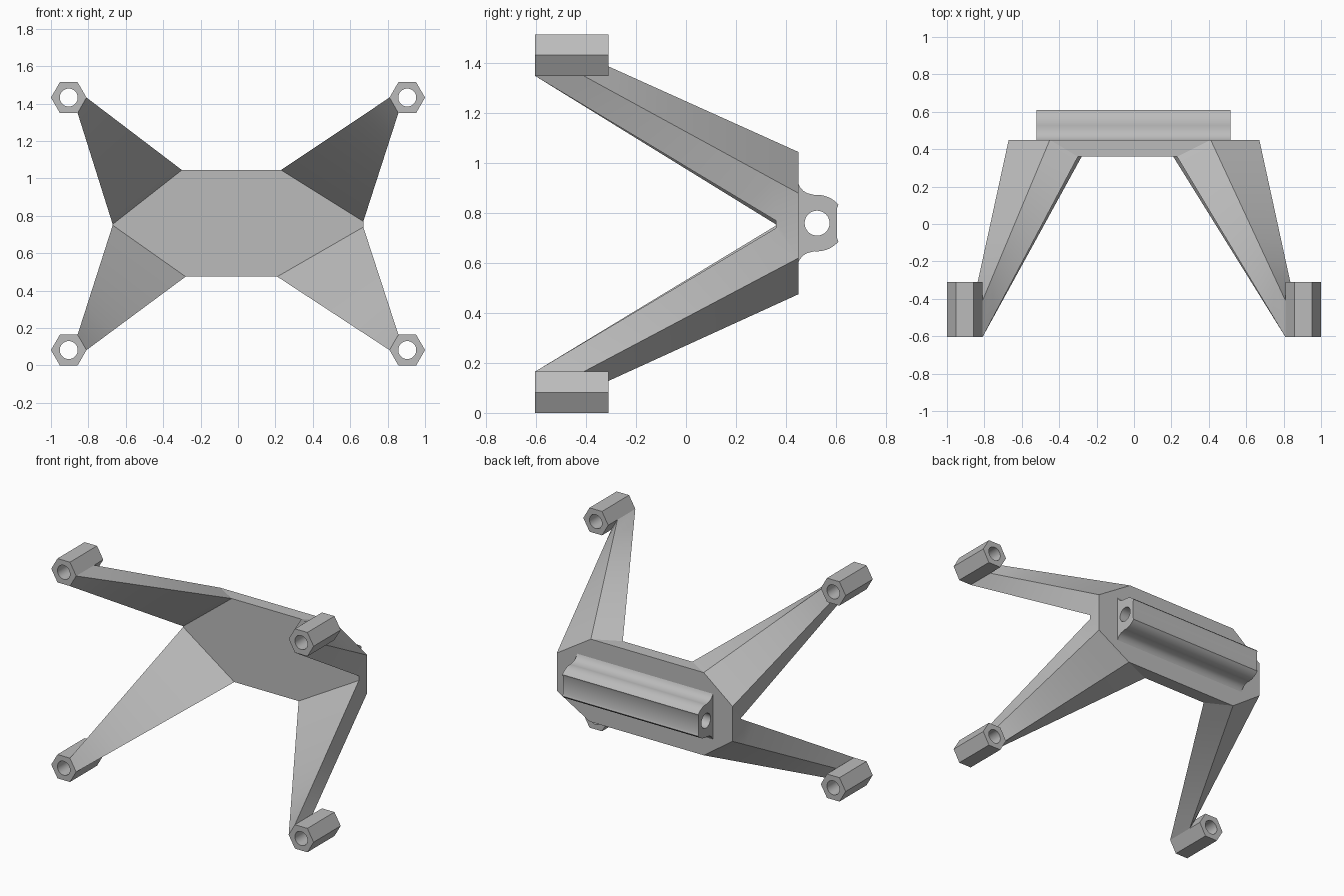
import bpy, bmesh
from math import sin, cos, radians, tau
from mathutils import Vector

cube = bpy.data.objects.get("Cube")
if cube:
    bpy.data.objects.remove(cube, do_unlink=True)

grey = bpy.data.materials.new("plain grey")
grey.use_nodes = True
grey.diffuse_color = (0.5, 0.5, 0.5, 1)
grey.node_tree.nodes["Principled BSDF"].inputs["Base Color"].default_value = (0.5, 0.5, 0.5, 1)


def finish(bm, name, angle):
    bmesh.ops.recalc_face_normals(bm, faces=bm.faces[:])
    mesh = bpy.data.meshes.new(name)
    bm.to_mesh(mesh)
    bm.free()
    mesh.materials.append(grey)
    obj = bpy.data.objects.new(name, mesh)
    bpy.context.collection.objects.link(obj)
    bpy.ops.object.select_all(action='DESELECT')
    obj.select_set(True)
    bpy.context.view_layer.objects.active = obj
    bpy.ops.object.shade_smooth_by_angle(angle=radians(angle))
    return obj


def circle(cx, cy, r, n):
    return [(cx + r * cos(tau * i / n), cy + r * sin(tau * i / n)) for i in range(n)]


def bored_prism(name, outline, bore, place, direction):
    """Extrude an outline with a round hole in it along a direction."""
    bm = bmesh.new()
    for loop in (outline, bore):
        verts = [bm.verts.new(place(*p)) for p in loop]
        for a, b in zip(verts, verts[1:] + verts[:1]):
            bm.edges.new((a, b))
    bmesh.ops.triangle_fill(bm, edges=bm.edges[:], use_beauty=True)
    result = bmesh.ops.extrude_face_region(bm, geom=bm.faces[:], use_keep_orig=True)
    moved = [v for v in result["geom"] if isinstance(v, bmesh.types.BMVert)]
    bmesh.ops.translate(bm, verts=moved, vec=direction)
    return finish(bm, name, 35)


# Main dimensions
FRONT, BACK, TIP, ARM_BACK = 0.36, 0.45, -0.605, -0.41
SIDE, TOP, BOTTOM = 0.67, 1.045, 0.475
FOOT_X, FOOT_R, FOOT_H = 0.905, 0.095, 0.0825
SEGMENTS = 8

# Corners clockwise from the front: side, up, front (x, z), back (x, z)
corners = [
    (1, 1, (0.23, 0.77), (0.41, 0.88)),
    (1, -1, (0.21, 0.74), (0.42, 0.62)),
    (-1, -1, (-0.28, 0.75), (-0.45, 0.63)),
    (-1, 1, (-0.30, 0.755), (-0.45, 0.87)),
]

# Frame: plate with four tapering, twisting arms
bm = bmesh.new()
front_ring, back_ring = [], []
for sx, sz, (fx, fz), (bx, bz) in corners:
    edge_z = TOP if sz > 0 else BOTTOM
    foot_z = 1.4325 if sz > 0 else FOOT_H
    root = [Vector(p) for p in ((fx, FRONT, edge_z), (sx * SIDE, FRONT, fz),
                                (sx * SIDE, BACK, bz), (bx, BACK, edge_z))]
    inner = (sx * (FOOT_X - FOOT_R), foot_z)
    lower = (sx * (FOOT_X - FOOT_R / 2), foot_z - sz * FOOT_H)
    tip = [Vector((x, y, z)) for (x, z), y in
           ((inner, TIP), (lower, TIP), (lower, ARM_BACK), (inner, ARM_BACK))]
    rings = [[bm.verts.new(a.lerp(b, i / SEGMENTS)) for a, b in zip(root, tip)]
             for i in range(SEGMENTS + 1)]
    for r0, r1 in zip(rings, rings[1:]):
        for k in range(4):
            n = (k + 1) % 4
            bm.faces.new((r0[k], r0[n], r1[n], r1[k]))
    bm.faces.new(rings[-1])
    f_edge, f_side, b_side, b_edge = rings[0]
    order = 1 if sx * sz > 0 else -1
    front_ring += [f_edge, f_side][::order]
    back_ring += [b_edge, b_side][::order]
bm.faces.new(front_ring)
bm.faces.new(back_ring)
for i in (1, 3, 5, 7):
    j = (i + 1) % 8
    bm.faces.new((front_ring[i], front_ring[j], back_ring[j], back_ring[i]))
finish(bm, "frame", 15)

# Hexagonal feet with through holes
for sx, side in ((1, "left"), (-1, "right")):
    for z, level in ((FOOT_H, "lower"), (1.4325, "upper")):
        bored_prism(f"{level}_{side}_foot",
                    circle(sx * FOOT_X, z, FOOT_R, 6),
                    circle(sx * FOOT_X, z, 0.048, 32),
                    lambda x, h: (x, TIP, h), (0, 0.295, 0))

# Hinge barrel across the back, with flared base and flattened rear
HINGE_Y, HINGE_Z, HINGE_R = 0.525, 0.76, 0.113
upper = [(0.44, 0.188), (0.446, 0.165), (0.456, 0.145), (0.469, 0.13), (0.485, 0.12)]
for a in range(95, 40, -6):
    upper.append((HINGE_Y + HINGE_R * cos(radians(a)), HINGE_R * sin(radians(a))))
upper.append((0.605, 0.06))
outline = [(y, HINGE_Z + h) for y, h in upper]
outline += [(y, HINGE_Z - h) for y, h in reversed(upper)]
bored_prism("hinge_barrel", outline, circle(HINGE_Y, HINGE_Z, 0.05, 32),
            lambda y, z: (-0.52, y, z), (1.035, 0, 0))
